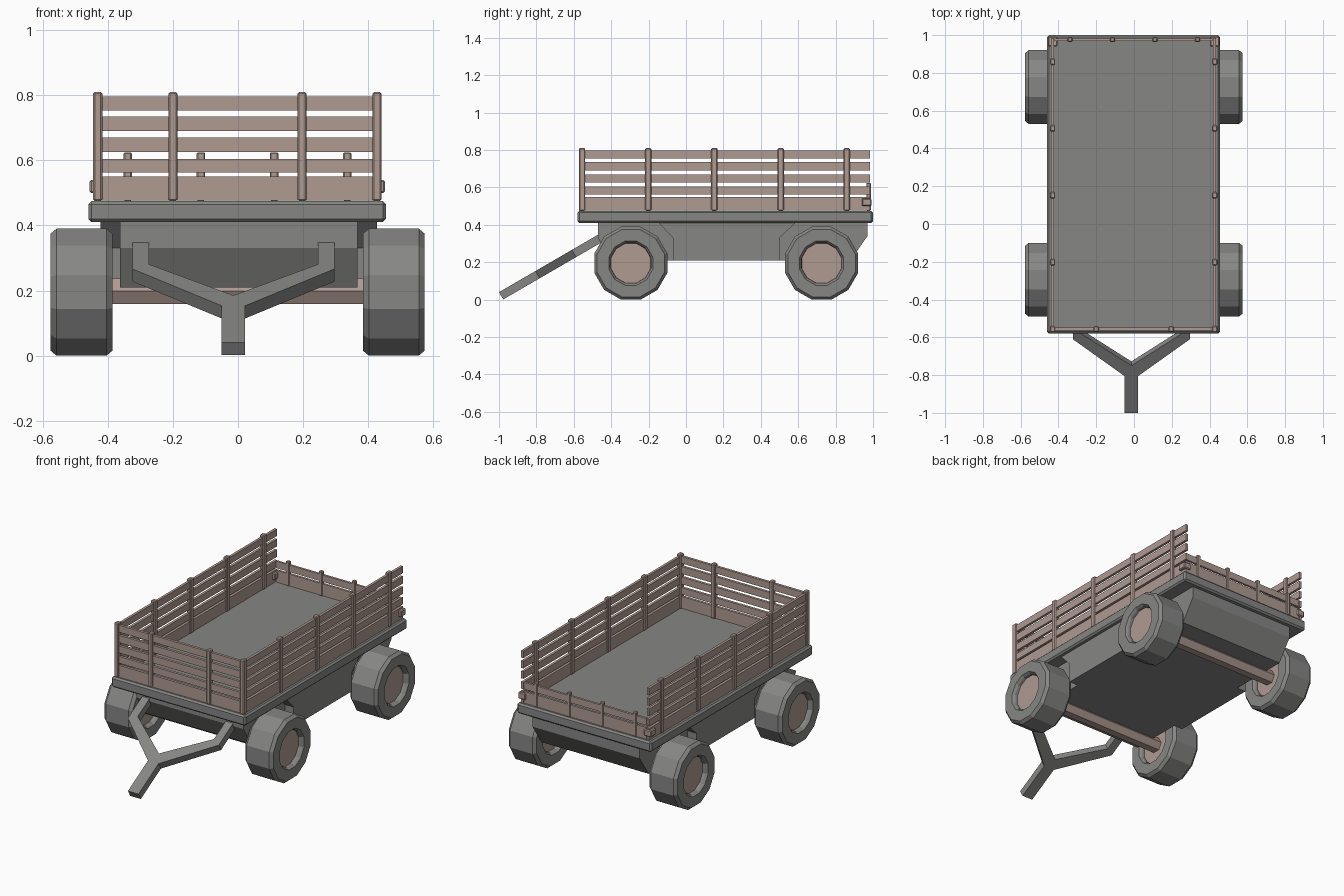
import bpy, bmesh, math
from mathutils import Vector, Matrix

cube = bpy.data.objects.get("Cube")
if cube:
    bpy.data.objects.remove(cube, do_unlink=True)


def material(name, rgb):
    m = bpy.data.materials.new(name)
    m.use_nodes = True
    m.diffuse_color = (*rgb, 1)
    m.node_tree.nodes["Principled BSDF"].inputs["Base Color"].default_value = (*rgb, 1)
    return m


grey = material("grey_metal", (0.24, 0.24, 0.235))
wood = material("pale_wood", (0.43, 0.325, 0.285))


def finish(name, bm, mats, bevel=0):
    bmesh.ops.recalc_face_normals(bm, faces=bm.faces)
    me = bpy.data.meshes.new(name)
    bm.to_mesh(me)
    bm.free()
    for m in mats:
        me.materials.append(m)
    ob = bpy.data.objects.new(name, me)
    bpy.context.collection.objects.link(ob)
    if bevel:
        mod = ob.modifiers.new("bevel", "BEVEL")
        mod.width = bevel
        mod.segments = 1
    return ob


def box(name, x, y, z, mat, bevel=0):
    """Box from (min, max) ranges on each axis."""
    bm = bmesh.new()
    size = [r[1] - r[0] for r in (x, y, z)]
    mid = [(r[0] + r[1]) / 2 for r in (x, y, z)]
    bmesh.ops.create_cube(bm, size=1, matrix=Matrix.Translation(mid) @ Matrix.Diagonal((*size, 1)))
    return finish(name, bm, [mat], bevel)


def prism(name, points, push, mat, bevel=0):
    """Flat outline extruded along a vector."""
    bm = bmesh.new()
    face = bm.faces.new([bm.verts.new(p) for p in points])
    ext = bmesh.ops.extrude_face_region(bm, geom=[face])
    verts = [v for v in ext["geom"] if isinstance(v, bmesh.types.BMVert)]
    bmesh.ops.translate(bm, verts=verts, vec=push)
    return finish(name, bm, [mat], bevel)


def around(c, w):
    return (c - w / 2, c + w / 2)


# Deck and hull
DECK = 0.475
box("deck", (-0.46, 0.455), (-0.58, 1.0), (0.41, DECK), grey, 0.01)
hull = [(-0.47, 0.415), (-0.47, 0.33), (-0.4, 0.21), (0.88, 0.21), (0.97, 0.34), (0.97, 0.415)]
prism("hull", [(-0.362, y, z) for y, z in hull], (0.73, 0, 0), grey)
tank = [(-0.15, 0.415), (-0.07, 0.33), (-0.07, 0.21), (0.5, 0.21), (0.5, 0.33), (0.59, 0.415)]
prism("right_side_tank", [(-0.422, y, z) for y, z in tank], (0.06, 0, 0), grey)
prism("left_side_tank", [(0.368, y, z) for y, z in tank], (0.06, 0, 0), grey)


# Wheels: lathed tyre with recessed wooden hub discs
SIDES = 12
WHEEL_Z = 0.195


def wheel(name, cx, cy):
    half = [(0.065, 0.106), (0.08, 0.108), (0.095, 0.118), (0.095, 0.18), (0.077, 0.195)]
    profile = half + [(-x, r) for x, r in reversed(half)]
    bm = bmesh.new()
    rings = []
    for x, r in profile:
        r /= math.cos(math.pi / SIDES)
        rings.append([bm.verts.new((cx + x, cy + r * math.cos(a), WHEEL_Z + r * math.sin(a)))
                      for a in ((i + 0.5) * math.tau / SIDES for i in range(SIDES))])
    for a, b in zip(rings, rings[1:]):
        for i in range(SIDES):
            j = (i + 1) % SIDES
            bm.faces.new((a[i], a[j], b[j], b[i]))
    for ring in (rings[0], rings[-1]):
        bm.faces.new(ring).material_index = 1
    finish(name, bm, [grey, wood])


for end, cy in (("front", -0.295), ("rear", 0.725)):
    for side, cx in (("right", -0.481), ("left", 0.479)):
        wheel(f"{end}_{side}_wheel", cx, cy)
    # Six-sided axle
    ring = [(-0.43, cy + 0.045 * math.cos(i * math.pi / 3), 0.198 + 0.045 * math.sin(i * math.pi / 3))
            for i in range(6)]
    prism(f"{end}_axle", ring, (0.86, 0, 0), wood)

# Y-shaped drawbar sloping down to the ground
arm = [(0.036, -1.0), (0.036, -0.805), (0.31, -0.61), (0.31, -0.47), (0.26, -0.47), (0.26, -0.585)]
outline = arm + [(0, -0.75)] + [(-x, y) for x, y in reversed(arm)]
slope = math.atan(0.58)
prism("drawbar", [(x - 0.014, y, 0.04 + (y + 1) * math.tan(slope)) for x, y in outline],
      Vector((0, math.sin(slope), -math.cos(slope))) * 0.045, grey)

# Slatted fence
SLATS = [(0.477, 0.55), (0.563, 0.605), (0.626, 0.67), (0.69, 0.735), (0.754, 0.797)]
POST = (DECK, 0.81)
FRONT_Y = -0.556
for side, x in (("right", -0.431), ("left", 0.427)):
    for i, z in enumerate(SLATS):
        box(f"{side}_slat_{i + 1}", around(x, 0.016), (FRONT_Y, 0.985), z, wood)
    for i in range(5):
        y = FRONT_Y + i * 0.354
        box(f"{side}_post_{i + 1}", around(x, 0.028), around(y, 0.034), POST, wood, 0.005)
    # Tailgate latch block
    box(f"{side}_latch", around(x, 0.05), (0.94, 0.992), (0.5, 0.54), wood, 0.005)

for i, z in enumerate(SLATS):
    box(f"front_slat_{i + 1}", (-0.431, 0.427), around(FRONT_Y, 0.016), z, wood)
for i, x in enumerate((-0.2, 0.197)):
    box(f"front_post_{i + 1}", around(x, 0.028), around(FRONT_Y, 0.032), POST, wood, 0.005)

# Low tailgate
for i, z in enumerate(SLATS[:2]):
    box(f"tailgate_slat_{i + 1}", (-0.42, 0.416), around(0.976, 0.014), z, wood)
for i in range(4):
    x = -0.339 + i * 0.225
    box(f"tailgate_post_{i + 1}", around(x, 0.026), around(0.976, 0.024), (DECK, 0.625), wood, 0.004)
